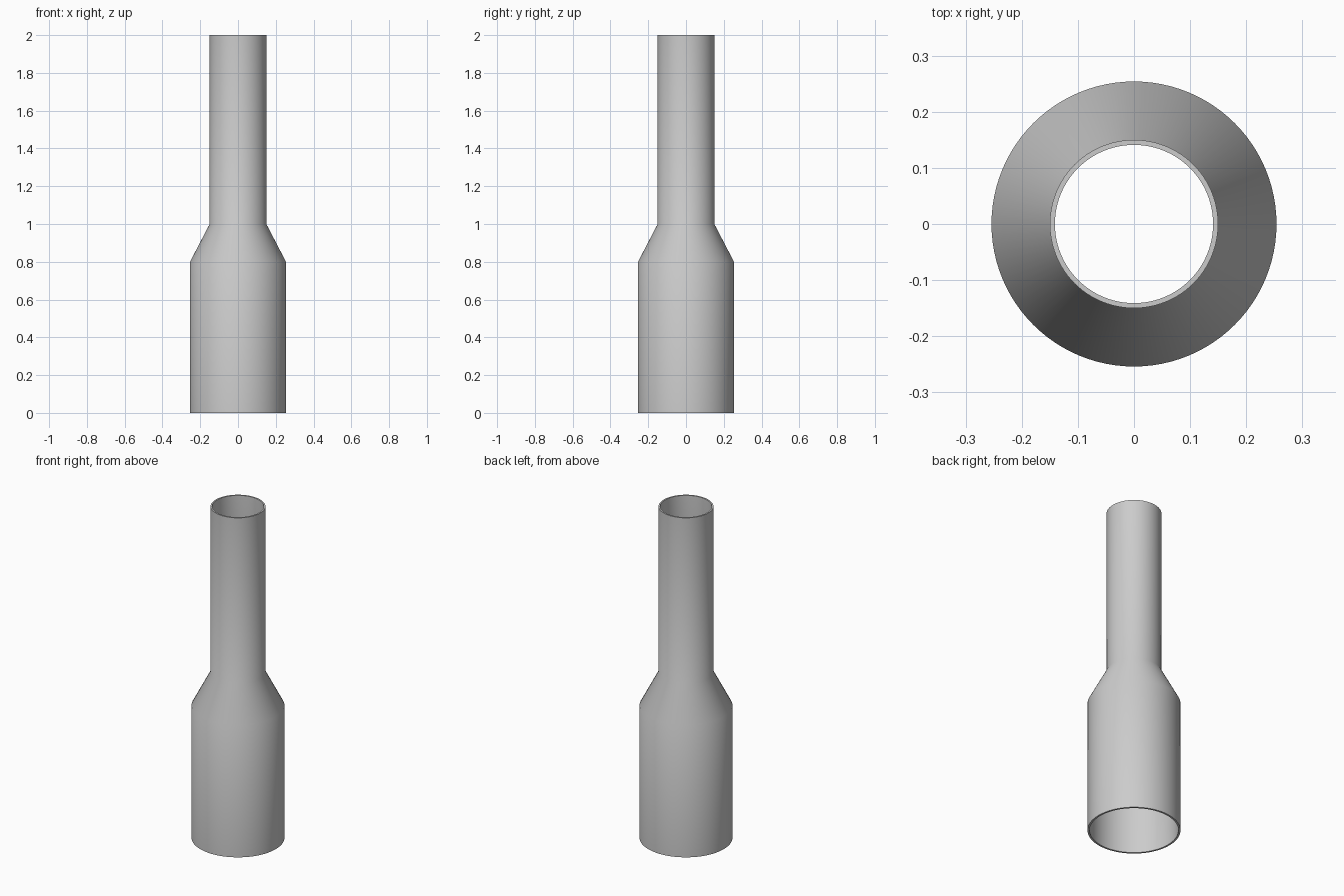
import bpy
import bmesh
import math

cube = bpy.data.objects.get("Cube")
if cube:
    bpy.data.objects.remove(cube, do_unlink=True)

# Plain grey material
grey = bpy.data.materials.new("Plain grey")
grey.use_nodes = True
colour = (0.6, 0.6, 0.6, 1.0)
grey.diffuse_color = colour
grey.node_tree.nodes["Principled BSDF"].inputs["Base Color"].default_value = colour

SEGMENTS = 96
# Closed wall profile: outside going up, then inside going down (radius, height)
profile = [(0.254, 0.0), (0.254, 0.8), (0.15, 1.0), (0.15, 2.0),
           (0.141, 2.0), (0.141, 1.0), (0.243, 0.8), (0.243, 0.0)]

# Hollow reducer pipe, lathed round the z axis
bm = bmesh.new()
rings = []
for radius, height in profile:
    ring = []
    for i in range(SEGMENTS):
        angle = math.tau * i / SEGMENTS
        ring.append(bm.verts.new((radius * math.cos(angle),
                                  radius * math.sin(angle), height)))
    rings.append(ring)
for k, lower in enumerate(rings):
    upper = rings[(k + 1) % len(rings)]
    for i in range(SEGMENTS):
        j = (i + 1) % SEGMENTS
        bm.faces.new((lower[i], lower[j], upper[j], upper[i]))
bmesh.ops.recalc_face_normals(bm, faces=bm.faces)

mesh = bpy.data.meshes.new("reducer_pipe")
bm.to_mesh(mesh)
bm.free()
mesh.materials.append(grey)
pipe = bpy.data.objects.new("reducer_pipe", mesh)
bpy.context.collection.objects.link(pipe)

# Smooth walls with crisp rims
bpy.ops.object.select_all(action="DESELECT")
pipe.select_set(True)
bpy.context.view_layer.objects.active = pipe
bpy.ops.object.shade_smooth_by_angle(angle=math.radians(30))
